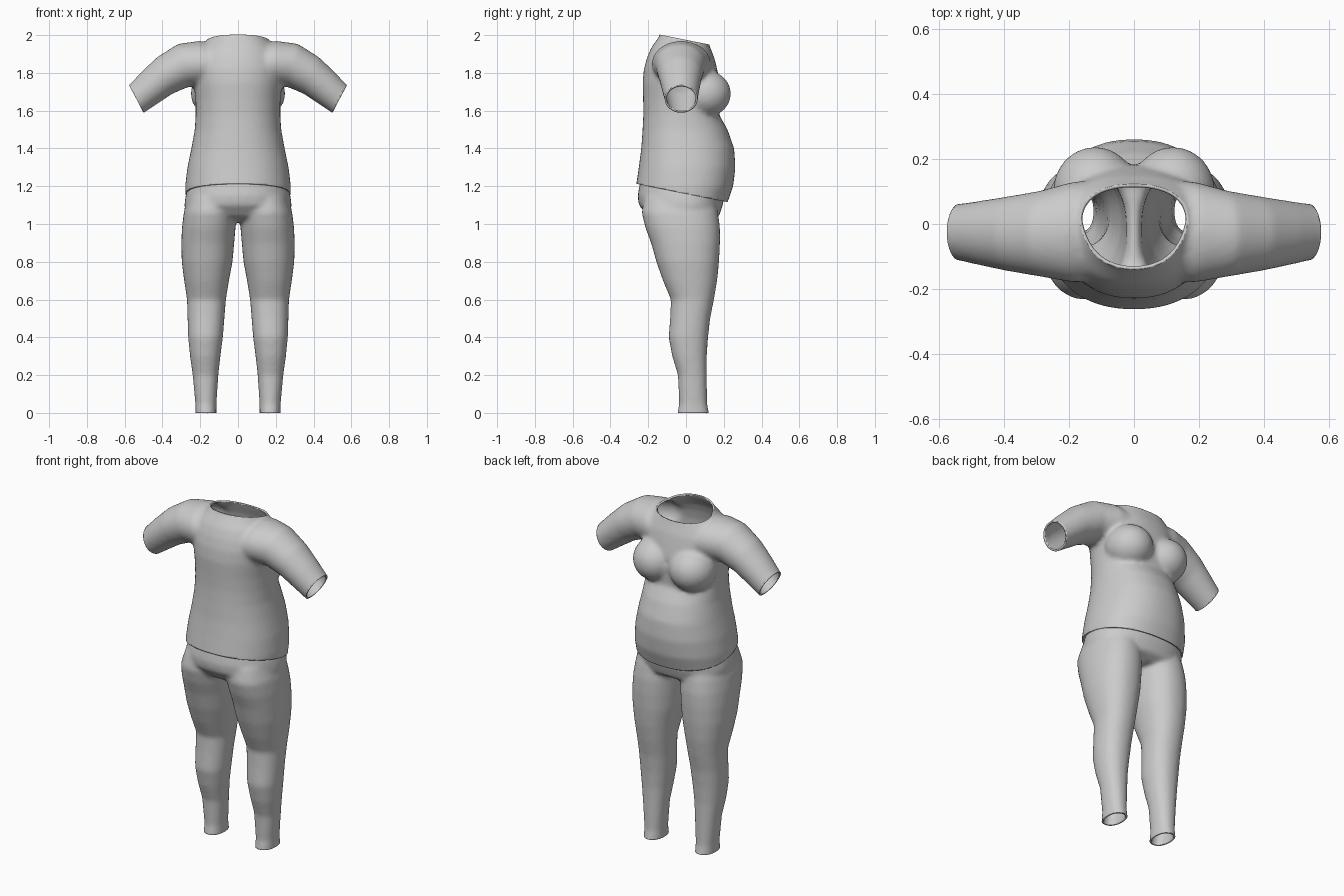
import bpy
import bmesh
from math import cos, sin, pi, copysign
from mathutils import Vector, Matrix

default_cube = bpy.data.objects.get("Cube")
if default_cube:
    bpy.data.objects.remove(default_cube, do_unlink=True)

SIDES = 48
Y_AXIS = Vector((0, 1, 0))


def make_material(name, colour):
    material = bpy.data.materials.new(name)
    material.use_nodes = True
    material.diffuse_color = colour
    material.node_tree.nodes["Principled BSDF"].inputs["Base Color"].default_value = colour
    return material


def rounded(value, power):
    return copysign(abs(value) ** power, value)


def loft(bm, rings):
    """Close a tube through a list of point rings."""
    loops = [[bm.verts.new(p) for p in ring] for ring in rings]
    for low, high in zip(loops, loops[1:]):
        for i in range(SIDES):
            j = (i + 1) % SIDES
            bm.faces.new((low[i], low[j], high[j], high[i]))
    bm.faces.new(loops[0][::-1])
    bm.faces.new(loops[-1])


def level_ring(z, left, right, back, front, power=0.9):
    """Horizontal section whose front and back depths differ."""
    middle, half = (left + right) / 2, (right - left) / 2
    centre = (back + front) / 2 if left > 0 else 0
    points = []
    for i in range(SIDES):
        c, s = cos(2 * pi * i / SIDES), sin(2 * pi * i / SIDES)
        depth = front - centre if s > 0 else centre - back
        points.append((middle + half * rounded(c, power), centre + depth * rounded(s, power), z))
    return points


def arm_ring(centre, tilt, tall, deep):
    """Section across the arm, with its plane leaning by the tilt vector."""
    up = Vector(tilt).normalized()
    angles = [2 * pi * i / SIDES for i in range(SIDES)]
    return [Vector(centre) + up * tall * cos(a) + Y_AXIS * deep * sin(a) for a in angles]


def mirror_copy(bm):
    copied = bmesh.ops.duplicate(bm, geom=bm.verts[:] + bm.edges[:] + bm.faces[:])["geom"]
    for vert in copied:
        if isinstance(vert, bmesh.types.BMVert):
            vert.co.x *= -1


def cut_open(bm, point, normal, keep):
    """Slice an opening through the part of the mesh chosen by keep."""
    faces = [f for f in bm.faces if keep(f.calc_center_median())]
    geom = set(faces)
    for f in faces:
        geom.update(f.verts)
        geom.update(f.edges)
    bmesh.ops.bisect_plane(bm, geom=list(geom), plane_co=point, plane_no=normal, clear_outer=True)


def finish(bm, name, material, cuts, smoothing):
    """Fuse the volumes, soften them, cut the openings and give the cloth thickness."""
    bmesh.ops.recalc_face_normals(bm, faces=bm.faces)
    mesh = bpy.data.meshes.new(name + "_volume")
    bm.to_mesh(mesh)
    bm.free()
    obj = bpy.data.objects.new(name, mesh)
    bpy.context.collection.objects.link(obj)
    remesh = obj.modifiers.new("fuse", "REMESH")
    remesh.mode = "VOXEL"
    remesh.voxel_size = 0.012
    soften = obj.modifiers.new("soften", "SMOOTH")
    soften.factor = 0.5
    soften.iterations = smoothing
    evaluated = obj.evaluated_get(bpy.context.evaluated_depsgraph_get())
    fused = bpy.data.meshes.new_from_object(evaluated)
    obj.modifiers.clear()
    bm = bmesh.new()
    bm.from_mesh(fused)
    for cut in cuts:
        cut_open(bm, *cut)
    bm.to_mesh(fused)
    bm.free()
    obj.data = fused
    fused.materials.clear()
    fused.materials.append(material)
    cloth = obj.modifiers.new("cloth", "SOLIDIFY")
    cloth.thickness = 0.01
    cloth.offset = -1
    bpy.ops.object.select_all(action="DESELECT")
    obj.select_set(True)
    bpy.context.view_layer.objects.active = obj
    bpy.ops.object.shade_smooth_by_angle(angle=pi / 4)
    return obj


grey = make_material("soft grey", (0.6, 0.6, 0.6, 1))

# Shirt: sleeves and bust first, then mirrored
shirt = bmesh.new()
loft(shirt, [
    arm_ring((0.06, -0.02, 1.83), (0, 0, 1), 0.11, 0.16),
    arm_ring((0.19, -0.025, 1.85), (0.1, 0, 1), 0.12, 0.155),
    arm_ring((0.29, -0.03, 1.84), (0.25, 0, 1), 0.117, 0.132),
    arm_ring((0.39, -0.03, 1.785), (0.42, 0, 1), 0.105, 0.115),
    arm_ring((0.47, -0.028, 1.72), (0.5, 0, 1), 0.094, 0.1),
    arm_ring((0.54, -0.025, 1.66), (0.53, 0, 1), 0.083, 0.087),
    arm_ring((0.62, -0.025, 1.6), (0.53, 0, 1), 0.078, 0.085),
])
bust = Matrix.Translation((0.12, 0.1, 1.69)) @ Matrix.Diagonal((0.13, 0.138, 0.125, 1))
bmesh.ops.create_uvsphere(shirt, u_segments=32, v_segments=20, radius=1, matrix=bust)
mirror_copy(shirt)

# Shirt trunk: height, half width, back, front
trunk = [
    (1.0, 0.27, -0.26, 0.17), (1.1, 0.277, -0.267, 0.215),
    (1.2, 0.28, -0.265, 0.25), (1.3, 0.268, -0.25, 0.262),
    (1.4, 0.247, -0.237, 0.255), (1.5, 0.229, -0.23, 0.22),
    (1.58, 0.224, -0.226, 0.175), (1.66, 0.225, -0.227, 0.18),
    (1.75, 0.235, -0.23, 0.18), (1.82, 0.24, -0.223, 0.165),
    (1.88, 0.23, -0.207, 0.15), (1.93, 0.205, -0.186, 0.13),
    (1.965, 0.17, -0.162, 0.118), (2.0, 0.143, -0.138, 0.115),
    (2.08, 0.138, -0.13, 0.115),
]
loft(shirt, [level_ring(z, -w, w, back, front) for z, w, back, front in trunk])
finish(shirt, "shirt", grey, [
    ((0, 0, 1.975), (0, 0.2, 1), lambda p: p.z > 1.85 and abs(p.x) < 0.25),
    ((0, 0, 1.16), (0, -0.2, -1), lambda p: p.z < 1.4),
    ((0.537, 0, 1.66), (0.88, 0, -0.47), lambda p: p.x > 0.42),
    ((-0.537, 0, 1.66), (-0.88, 0, -0.47), lambda p: p.x < -0.42),
], 8)

# Trousers: height, inner x, outer x, back, front of one leg, then mirrored
trousers = bmesh.new()
leg = [
    (-0.08, 0.113, 0.227, -0.05, 0.125), (0, 0.114, 0.225, -0.046, 0.122),
    (0.05, 0.114, 0.226, -0.036, 0.112), (0.2, 0.104, 0.24, -0.043, 0.11),
    (0.3, 0.093, 0.254, -0.073, 0.11), (0.4, 0.08, 0.264, -0.092, 0.117),
    (0.5, 0.072, 0.267, -0.084, 0.128), (0.6, 0.064, 0.27, -0.08, 0.148),
    (0.7, 0.048, 0.285, -0.122, 0.165), (0.8, 0.029, 0.298, -0.157, 0.175),
    (0.9, 0.02, 0.3, -0.185, 0.18), (0.98, 0.013, 0.297, -0.215, 0.18),
    (1.06, 0.01, 0.287, -0.235, 0.17), (1.14, 0.02, 0.26, -0.22, 0.15),
]
loft(trousers, [level_ring(*ring) for ring in leg])
mirror_copy(trousers)
hips = [
    (1.01, 0.2, -0.12, 0.12), (1.04, 0.27, -0.2, 0.175),
    (1.1, 0.285, -0.25, 0.195), (1.15, 0.277, -0.256, 0.203),
    (1.2, 0.264, -0.247, 0.205), (1.32, 0.24, -0.22, 0.2),
]
loft(trousers, [level_ring(z, -w, w, back, front) for z, w, back, front in hips])
finish(trousers, "trousers", grey, [
    ((0, 0, 0), (0, 0, -1), lambda p: p.z < 0.2),
    ((0, 0, 1.23), (0, 0, 1), lambda p: p.z > 1.1),
], 8)
